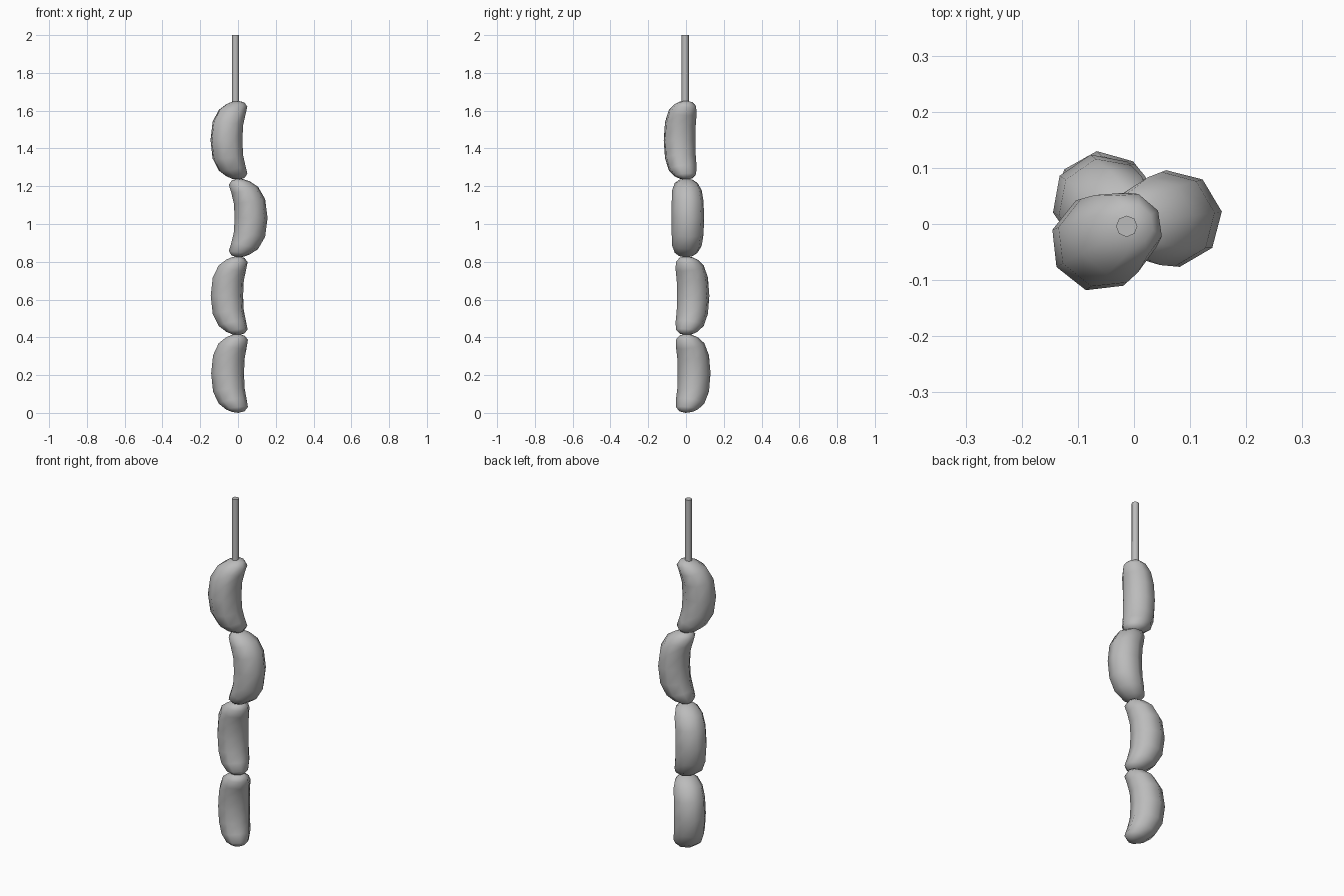
import bpy
import bmesh
from math import radians, cos, sin, pi
from mathutils import Vector, Matrix

cube = bpy.data.objects.get("Cube")
if cube:
    bpy.data.objects.remove(cube)

SIDES = 8

# one plain grey for everything
grey = bpy.data.materials.new("grey")
grey.use_nodes = True
grey.diffuse_color = (0.5, 0.5, 0.5, 1)
grey.node_tree.nodes["Principled BSDF"].inputs["Base Color"].default_value = (0.5, 0.5, 0.5, 1)

# upper half of a link: inner edge (u, z), outer edge (u, z), half width
HALF = [
    ((-0.018, 0.0), (0.158, 0.0), 0.087),
    ((-0.022, 0.075), (0.145, 0.10), 0.085),
    ((-0.035, 0.13), (0.107, 0.165), 0.079),
    ((-0.049, 0.175), (0.062, 0.194), 0.061),
    ((-0.034, 0.199), (0.030, 0.205), 0.036),
]


def mirrored(section):
    (iu, iz), (ou, oz), w = section
    return (iu, -iz), (ou, -oz), w


def finish(name, bm):
    bmesh.ops.recalc_face_normals(bm, faces=bm.faces)
    mesh = bpy.data.meshes.new(name)
    bm.to_mesh(mesh)
    bm.free()
    mesh.materials.append(grey)
    obj = bpy.data.objects.new(name, mesh)
    bpy.context.collection.objects.link(obj)
    bpy.ops.object.select_all(action='DESELECT')
    obj.select_set(True)
    bpy.context.view_layer.objects.active = obj
    bpy.ops.object.shade_smooth_by_angle(angle=radians(65))
    return obj


def sausage(name, height, heading):
    """Curved link, bulging sideways towards the heading."""
    bm = bmesh.new()
    sections = [mirrored(s) for s in reversed(HALF[1:])] + HALF
    rings = []
    for inner, outer, width in sections:
        a, b = Vector((inner[0], 0, inner[1])), Vector((outer[0], 0, outer[1]))
        mid, half = (a + b) / 2, (b - a) / 2
        rings.append([bm.verts.new(mid + half * cos(t) + Vector((0, width * sin(t), 0)))
                      for t in (2 * pi * k / SIDES for k in range(SIDES))])
    for low, high in zip(rings, rings[1:]):
        for k in range(SIDES):
            n = (k + 1) % SIDES
            bm.faces.new((low[k], low[n], high[n], high[k]))
    # blunt tips
    for ring, z in ((rings[0], -0.209), (rings[-1], 0.209)):
        tip = bm.verts.new((-0.003, 0, z))
        for k in range(SIDES):
            bm.faces.new((ring[k], ring[(k + 1) % SIDES], tip))
    bm.transform(Matrix.Translation((0, 0, height)) @ Matrix.Rotation(radians(heading), 4, 'Z'))
    return finish(name, bm)


# string of links, bottom to top
for i, heading in enumerate((142, 147, 8, 209)):
    sausage(f"sausage_{i + 1}", 0.209 + i * 0.4115, heading)

# hanging rope
rope = bmesh.new()
bmesh.ops.create_cone(rope, cap_ends=True, segments=SIDES, radius1=0.019, radius2=0.019,
                      depth=0.38, matrix=Matrix.Translation((-0.013, -0.004, 1.81)))
finish("rope", rope)
